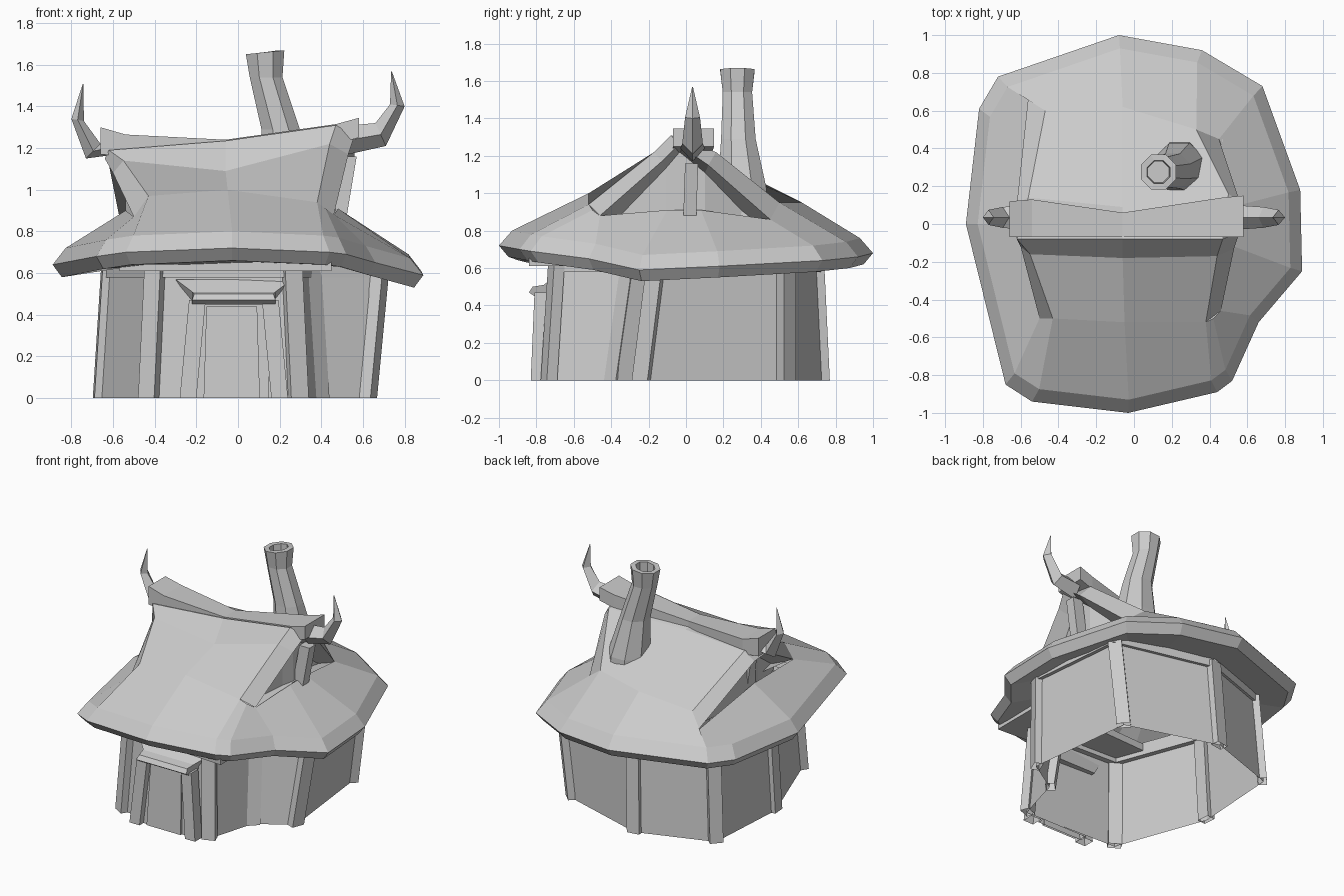
import bpy
import bmesh
import math
from mathutils import Vector

cube = bpy.data.objects.get("Cube")
if cube:
    bpy.data.objects.remove(cube, do_unlink=True)

grey = bpy.data.materials.new("pale grey")
grey.use_nodes = True
COLOUR = (0.6, 0.6, 0.6, 1)
grey.diffuse_color = COLOUR
grey.node_tree.nodes["Principled BSDF"].inputs["Base Color"].default_value = COLOUR


def finish(name, bm):
    """Turn a bmesh into a flat shaded object."""
    bmesh.ops.recalc_face_normals(bm, faces=bm.faces)
    mesh = bpy.data.meshes.new(name)
    bm.to_mesh(mesh)
    bm.free()
    mesh.materials.append(grey)
    obj = bpy.data.objects.new(name, mesh)
    bpy.context.collection.objects.link(obj)
    return obj


def loft(name, rows, closed=True, cap_start=False, cap_end=False):
    """Skin rows of points; closed rows are rings."""
    bm = bmesh.new()
    grid = [[bm.verts.new(p) for p in row] for row in rows]
    count = len(grid[0])
    for low, high in zip(grid, grid[1:]):
        for i in range(count if closed else count - 1):
            j = (i + 1) % count
            bm.faces.new((low[i], low[j], high[j], high[i]))
    if cap_start:
        bm.faces.new(grid[0])
    if cap_end:
        bm.faces.new(grid[-1])
    return finish(name, bm)


def ring(centre, radius, sides, tilt=0.0):
    """Horizontal ring, tilted along x."""
    c = Vector(centre)
    turns = [math.tau * (i + 0.5) / sides for i in range(sides)]
    return [c + Vector((radius * math.cos(t), radius * math.sin(t),
                        tilt * math.cos(t))) for t in turns]


def square(centre, width, depth, turn=0.0):
    """Horizontal rectangle turned about z."""
    c = Vector(centre)
    out = []
    for sx, sy in ((-1, -1), (1, -1), (1, 1), (-1, 1)):
        x, y = sx * width / 2, sy * depth / 2
        out.append(c + Vector((x * math.cos(turn) - y * math.sin(turn),
                               x * math.sin(turn) + y * math.cos(turn), 0)))
    return out


def beam(name, bottom, top, width, depth, turn=0.0, taper=1.0):
    """Leaning post between two points, open underneath."""
    return loft(name, [square(bottom, width, depth, turn),
                       square(top, width * taper, depth * taper, turn)], cap_end=True)


# Wall corners: base x, base y, top x, top y
corners = [
    (0.29, -0.74, 0.26, -0.70), (0.39, -0.39, 0.35, -0.30),
    (0.63, -0.24, 0.69, -0.16), (0.54, 0.54, 0.62, 0.54),
    (-0.11, 0.74, -0.08, 0.71), (-0.63, 0.56, -0.59, 0.53),
    (-0.67, -0.06, -0.63, -0.06), (-0.43, -0.71, -0.40, -0.67),
]
base = [Vector((a, b, 0)) for a, b, c, d in corners]
head = [Vector((c, d, 0.63)) for a, b, c, d in corners]
loft("walls", [base, head])

# Corner posts and the beams that join their tops
for i, (low, high) in enumerate(zip(base, head)):
    turn = math.atan2(low.y, low.x)
    beam(f"corner_post_{i + 1}", low * 0.99, high * 0.99, 0.06, 0.09, turn)
    after = head[(i + 1) % len(head)]
    start, end = high * 1.03, after * 1.03
    drop, lift = Vector((0, 0, -0.07)), Vector((0, 0, 0.02))
    inward = Vector((0.92, 0.92, 1))
    section = [[p + drop, p + lift, p * inward + lift, p * inward + drop]
               for p in (start, end)]
    loft(f"top_beam_{i + 1}", section, cap_start=True, cap_end=True)

# Plate under the front eave
loft("front_eave_plate", [[(-0.57, -0.78, z), (0.45, -0.84, z), (0.45, -0.4, z), (-0.57, -0.45, z)]
                          for z in (0.61, 0.66)], cap_start=True, cap_end=True)

# Doorway: frame posts, leaf and sloping hood
for side, x, lean in (("right", -0.24, 0.045), ("left", 0.20, -0.045)):
    beam(f"door_post_{side}", (x, -0.79, 0), (x + lean, -0.77, 0.47), 0.08, 0.08)
beam("door_leaf", (-0.03, -0.76, 0), (-0.03, -0.74, 0.45), 0.36, 0.05)
beam("door_panel", (-0.03, -0.79, 0), (-0.03, -0.765, 0.44), 0.27, 0.02, taper=0.9)
hood = [(-0.81, 0.45), (-0.84, 0.47), (-0.82, 0.50), (-0.76, 0.51), (-0.69, 0.57), (-0.66, 0.45)]
flare = [0.20, 0.20, 0.19, 0.20, 0.28, 0.20]
loft("door_hood", [[(-0.02 + s * f, y, z) for (y, z), f in zip(hood, flare)]
                   for s in (-1, 1)], cap_start=True, cap_end=True)

# Roof skirt: uneven rim, thick edge, rising to the foot of the gable roof
rim = [
    (-0.08, 1.0, 0.68), (0.36, 0.92, 0.66), (0.68, 0.73, 0.64),
    (0.88, 0.18, 0.61), (0.89, -0.25, 0.59), (0.66, -0.52, 0.65),
    (0.52, -0.83, 0.69), (0.44, -0.89, 0.70), (-0.03, -1.0, 0.72),
    (-0.54, -0.94, 0.70), (-0.68, -0.85, 0.68), (-0.89, 0.0, 0.64),
    (-0.82, 0.61, 0.66), (-0.72, 0.78, 0.67),
]
foot = [
    (-0.06, 0.62, 0.95), (0.33, 0.50, 0.95), (0.45, 0.45, 0.86),
    (0.48, 0.08, 0.91), (0.48, -0.1, 0.91), (0.46, -0.46, 0.88),
    (0.42, -0.5, 0.91), (0.38, -0.52, 0.94), (-0.05, -0.52, 1.0),
    (-0.43, -0.5, 0.97), (-0.5, -0.5, 0.87), (-0.54, 0.0, 0.9),
    (-0.56, 0.67, 0.82), (-0.47, 0.6, 0.91),
]


def scaled(points, size, rise):
    return [(x * size, y * size, z + rise) for x, y, z in points]


under = [(x * 0.68, y * 0.68, 0.64) for x, y, z in rim]
loft("roof_skirt", [under, scaled(rim, 0.95, -0.06), rim,
                    scaled(rim, 0.93, 0.08), foot])

# Gable roof: rows run front to back, columns from one verge to the other
slopes = [
    [(-0.5, -0.5, 0.87), (-0.43, -0.5, 0.97), (-0.05, -0.52, 1.0),
     (0.38, -0.52, 0.94), (0.46, -0.46, 0.88)],
    [(-0.6, -0.12, 1.08), (-0.55, -0.16, 1.14), (-0.06, -0.18, 1.09),
     (0.44, -0.17, 1.22), (0.53, -0.13, 1.17)],
    [(-0.64, -0.02, 1.15), (-0.62, -0.08, 1.19), (-0.06, -0.08, 1.235),
     (0.47, -0.08, 1.31), (0.56, -0.04, 1.26)],
    [(-0.62, 0.11, 1.12), (-0.56, 0.14, 1.19), (-0.06, 0.09, 1.19),
     (0.5, 0.16, 1.22), (0.56, 0.12, 1.15)],
    [(-0.56, 0.67, 0.82), (-0.47, 0.6, 0.91), (-0.06, 0.62, 0.95),
     (0.33, 0.5, 0.95), (0.45, 0.45, 0.86)],
]


def recess(point, inward):
    x, y, z = point
    return (x + inward, y * 0.85, z - 0.04)


rows = [[recess(r[0], 0.1)] + r + [recess(r[-1], -0.1)] for r in slopes]
loft("gable_roof", rows, closed=False)
for side, column in (("right", 0), ("left", -1)):
    loft(f"gable_wall_{side}", [[r[column] for r in rows],
                                [(r[column][0], r[column][1], 0.8) for r in rows]],
         closed=False)
    # Ledge that closes the gap between gable wall and skirt
    sign = -1 if side == "right" else 1
    loft(f"gable_ledge_{side}", [[(sign * x, y, z) for y, z in
                                  ((-0.45, 0.86), (0.0, 0.91), (0.45, 0.85))]
                                 for x in (0.3, 0.47)], closed=False)
    beam(f"gable_post_{side}", (sign * 0.48, 0.02, 0.86), (sign * 0.53, 0.03, 1.16), 0.08, 0.07)

# Sagging ridge beam
ridge = [(-0.66, 0.12, 1.17, 1.30), (-0.54, 0.13, 1.16, 1.265), (-0.06, 0.06, 1.12, 1.24),
         (0.47, 0.14, 1.22, 1.315), (0.58, 0.15, 1.25, 1.345)]
loft("ridge_beam", [[(x, -0.07, low), (x, -0.07, top), (x, back, top), (x, back, low)]
                    for x, back, low, top in ridge], cap_start=True, cap_end=True)

# Curved horns at the ridge ends: outer edge, inner edge, depth
horn_shapes = {
    "left": [(0.53, 1.17, 0.55, 1.31, 0.13), (0.71, 1.21, 0.66, 1.32, 0.11),
             (0.80, 1.40, 0.73, 1.41, 0.08), (0.738, 1.57, 0.735, 1.565, 0.005)],
    "right": [(-0.58, 1.17, -0.60, 1.25, 0.13), (-0.73, 1.15, -0.66, 1.22, 0.11),
              (-0.80, 1.34, -0.74, 1.33, 0.08), (-0.745, 1.51, -0.742, 1.505, 0.005)],
}
for side, shape in horn_shapes.items():
    horn = []
    for ox, oz, ix, iz, depth in shape:
        mx, mz = (ox + ix) / 2, (oz + iz) / 2
        horn.append([(ox, 0.035, oz), (mx, 0.035 - depth / 2, mz),
                     (ix, 0.035, iz), (mx, 0.035 + depth / 2, mz)])
    loft(f"horn_{side}", horn, cap_start=True, cap_end=True)

# Crooked chimney with a hollow mouth
loft("chimney", [
    ring((0.25, 0.30, 0.85), 0.15, 8), ring((0.24, 0.30, 1.03), 0.14, 8),
    ring((0.205, 0.28, 1.29), 0.10, 8), ring((0.135, 0.275, 1.54), 0.085, 8),
    ring((0.13, 0.275, 1.66), 0.10, 8, 0.01), ring((0.13, 0.275, 1.66), 0.065, 8, 0.01),
    ring((0.13, 0.275, 1.56), 0.06, 8)], cap_start=True, cap_end=True)
